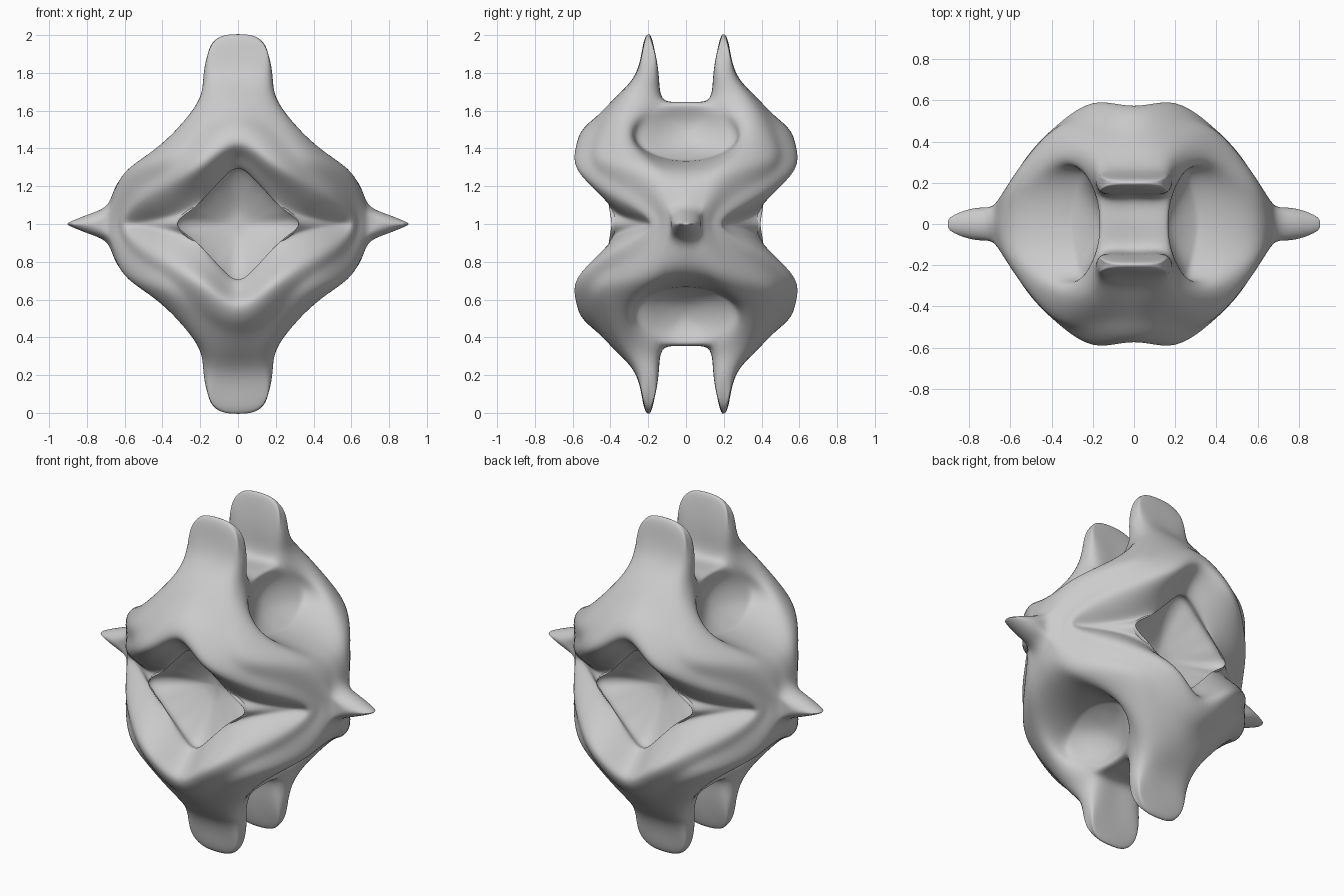
import bpy, bmesh
from mathutils import Vector

if "Cube" in bpy.data.objects:
    bpy.data.objects.remove(bpy.data.objects["Cube"])

pts, faces = [], []

def add(*coords):
    start = len(pts)
    pts.extend(Vector(c) for c in coords)
    return list(range(start, len(pts)))

def strip(a, b):
    for i in range(len(a) - 1):
        faces.append((a[i], a[i + 1], b[i + 1], b[i]))

def fan(ring, centre):
    for i in range(len(ring) - 1):
        faces.append((ring[i], ring[i + 1], centre))

# One octant (+x, +y, +z about the centre); points lie on the smooth surface.
# Diamond window: pit, rim, slope, inner ridge, groove, outer ridge
pit_c = add((0, .2, 0))[0]
wall = add((0, .36, .3), (.09, .36, .24), (.18, .36, .16), (.27, .36, .07), (.33, .35, 0))
rim = add((0, .43, .29), (.085, .425, .23), (.16, .415, .15), (.24, .405, .07), (.32, .39, 0))
slope = add((0, .5, .36), (.12, .51, .28), (.26, .45, .15), (.41, .33, .05), (.53, .21, 0))
ridge_in = add((0, .565, .43), (.18, .6, .32), (.35, .49, .21), (.5, .35, .12), (.605, .18, 0))
groove = add((0, .54, .52), (.24, .53, .385), (.39, .45, .27), (.54, .29, .17), (.64, .13, 0))
ridge_out = add((0, .46, .59), (.24, .47, .46), (.41, .44, .35), (.585, .23, .24), (.68, .09, 0))
fan(wall, pit_c)
rings = [wall, rim, slope, ridge_in, groove, ridge_out]
for a, b in zip(rings, rings[1:]):
    strip(a, b)

# Outer shell, from the blade base round to the spike base
outer = add((0, .36, .68), (.2, .35, .64), (.41, .31, .42), (.6, .12, .28), (.67, .08, .09))
strip(ridge_out, outer)
spike_top, shell_mid = add((.68, 0, .12), (.595, 0, .27))
faces.append((outer[3], outer[4], spike_top, shell_mid))

# Side spike
base = [spike_top, outer[4], ridge_out[4]]
mid = add((.77, 0, .06), (.77, .055, .045), (.77, .08, 0))
tip = add((.88, 0, .015), (.88, .025, .01), (.88, .04, 0))
tip_c = add((.9, 0, 0))[0]
strip(base, mid)
strip(mid, tip)
faces.append((tip[0], tip[1], tip[2], tip_c))

# Upper side pit
p = add((.16, 0, .645), (.18, .14, .645), (.265, .28, .48), (.32, .19, .37), (.36, 0, .33))
d = add((.15, 0, .57), (.17, .12, .56), (.23, .2, .45), (.27, .14, .37), (.3, 0, .34))
d_c = add((.16, 0, .44))[0]
strip(p, d)
fan(d, d_c)
faces.append((outer[1], outer[2], p[2], p[1]))
faces.append((outer[2], outer[3], p[3], p[2]))
faces.append((outer[3], shell_mid, p[4], p[3]))

# Bridge and blade
q = add((0, 0, .645), (0, .13, .65))
strip(q, [p[0], p[1]])
b_in = add((0, .15, .8), (.165, .15, .8))
t_in = add((0, .175, .965), (.125, .178, .95))
t_mid = add((0, .2, 1), (.13, .2, .965))
t_out = add((0, .228, .955), (.125, .224, .94))
b_out = add((0, .26, .8), (.165, .25, .8))
rows = [[q[1], p[1]], b_in, t_in, t_mid, t_out, b_out, outer[:2]]
for a, b in zip(rows, rows[1:]):
    strip(a, b)
faces.append((p[1], b_in[1], b_out[1], outer[1]))
faces.append((b_in[1], t_in[1], t_mid[1]))
faces.append((b_in[1], t_mid[1], b_out[1]))
faces.append((t_mid[1], t_out[1], b_out[1]))

# Mirror the octant into all eight and weld the seams
bm = bmesh.new()
for sx in (1, -1):
    for sy in (1, -1):
        for sz in (1, -1):
            vs = [bm.verts.new((v.x * sx, v.y * sy, v.z * sz)) for v in pts]
            for f in faces:
                bm.faces.new([vs[i] for i in f])
bmesh.ops.remove_doubles(bm, verts=bm.verts, dist=1e-4)
bmesh.ops.recalc_face_normals(bm, faces=bm.faces)
for f in bm.faces:
    f.smooth = True
mesh = bpy.data.meshes.new("ornament_body")
bm.to_mesh(mesh)
bm.free()
body = bpy.data.objects.new("ornament_body", mesh)
bpy.context.collection.objects.link(body)
sub = body.modifiers.new("smooth", 'SUBSURF')
sub.levels = sub.render_levels = 3

# Push the cage out so the smoothed surface passes near the given points
target = [v.co.copy() for v in mesh.vertices]
for step in range(4):
    bpy.context.view_layer.update()
    dg = bpy.context.evaluated_depsgraph_get()
    ev = body.evaluated_get(dg)
    em = ev.to_mesh()
    now = [em.vertices[i].co.copy() for i in range(len(target))]
    ev.to_mesh_clear()
    for v, t, n in zip(mesh.vertices, target, now):
        v.co += (t - n) * 0.6
    mesh.update()
    body.update_tag()
body.location.z = 1
